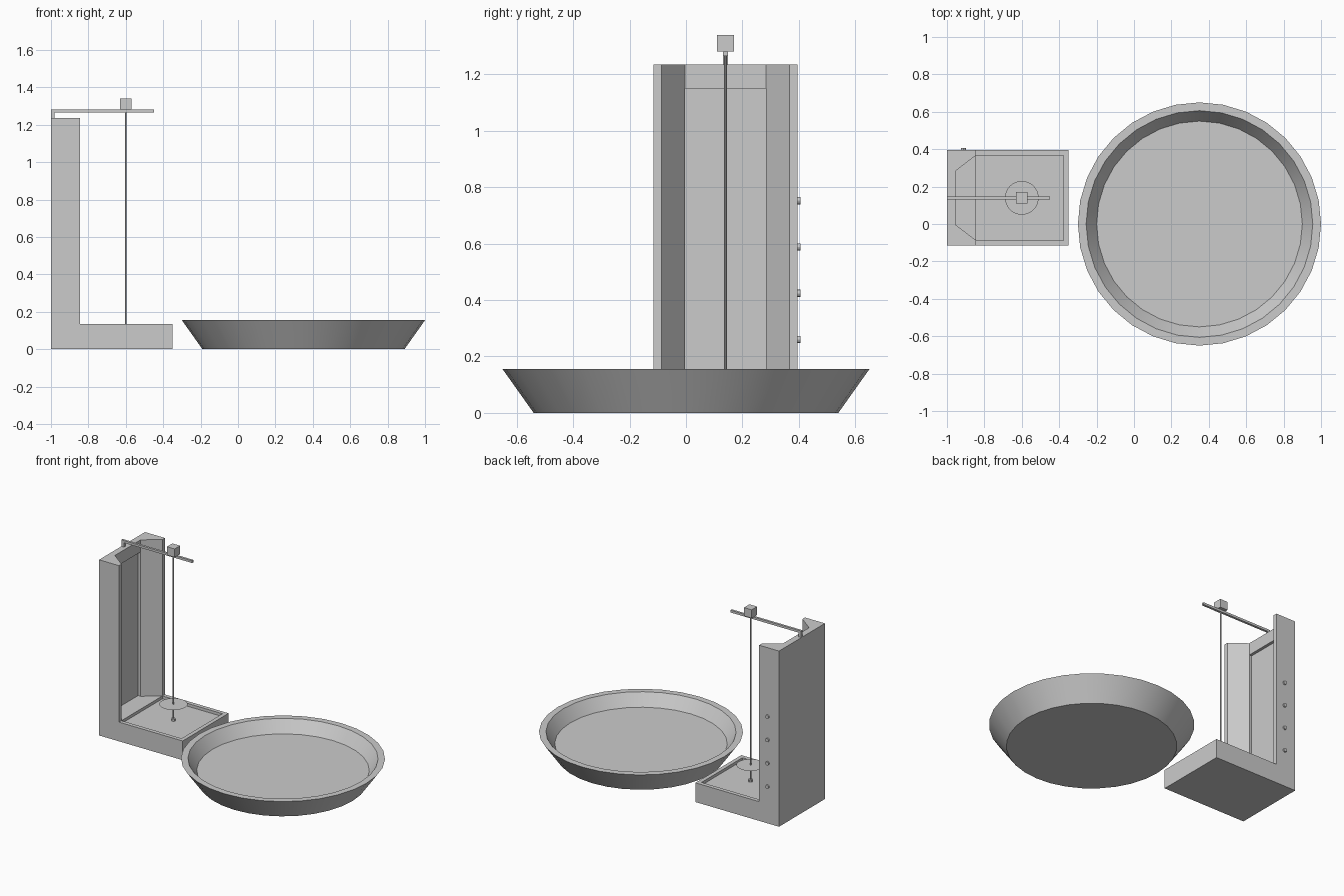
import bpy, bmesh, math
from mathutils import Matrix, Vector

if "Cube" in bpy.data.objects:
    bpy.data.objects.remove(bpy.data.objects["Cube"])

grey = bpy.data.materials.new("plain_grey")
grey.use_nodes = True
COLOUR = (0.6, 0.6, 0.6, 1)
grey.diffuse_color = COLOUR
grey.node_tree.nodes["Principled BSDF"].inputs["Base Color"].default_value = COLOUR


def finish(name, bm):
    bmesh.ops.recalc_face_normals(bm, faces=bm.faces)
    mesh = bpy.data.meshes.new(name)
    bm.to_mesh(mesh)
    bm.free()
    mesh.materials.append(grey)
    obj = bpy.data.objects.new(name, mesh)
    bpy.context.collection.objects.link(obj)
    return obj


def activate(obj):
    bpy.ops.object.select_all(action="DESELECT")
    obj.select_set(True)
    bpy.context.view_layer.objects.active = obj


def smooth(obj):
    activate(obj)
    bpy.ops.object.shade_smooth_by_angle(angle=math.radians(30))


def prism(name, outline, offset):
    """Extrude a closed outline of 3D points along an offset."""
    bm = bmesh.new()
    face = bm.faces.new([bm.verts.new(p) for p in outline])
    ext = bmesh.ops.extrude_face_region(bm, geom=[face], use_keep_orig=True)
    moved = [v for v in ext["geom"] if isinstance(v, bmesh.types.BMVert)]
    bmesh.ops.translate(bm, verts=moved, vec=Vector(offset))
    return finish(name, bm)


def box(name, x0, x1, y0, y1, z0, z1):
    return prism(name, [(x0, y0, z0), (x1, y0, z0), (x1, y1, z0), (x0, y1, z0)],
                 (0, 0, z1 - z0))


def cylinder(name, start, end, radius, sides):
    start, end = Vector(start), Vector(end)
    axis = end - start
    turn = axis.to_track_quat("Z", "Y").to_matrix().to_4x4()
    bm = bmesh.new()
    bmesh.ops.create_cone(bm, cap_ends=True, segments=sides, radius1=radius,
                          radius2=radius, depth=axis.length,
                          matrix=Matrix.Translation((start + end) / 2) @ turn)
    obj = finish(name, bm)
    smooth(obj)
    return obj


def cut(obj, cutter):
    cutter.hide_render = True
    mod = obj.modifiers.new("cut", "BOOLEAN")
    mod.operation = "DIFFERENCE"
    mod.solver = "EXACT"
    mod.object = cutter
    activate(obj)
    bpy.ops.object.modifier_apply(modifier=mod.name)
    bpy.data.objects.remove(cutter)


# L-shaped housing: base and upright column
FRONT, BACK, LEDGE, TOP = -0.115, 0.395, 0.135, 1.235
profile = [(-1, 0), (-0.35, 0), (-0.35, LEDGE), (-0.845, LEDGE), (-0.845, TOP), (-1, TOP)]
housing = prism("housing", [(x, FRONT, z) for x, z in profile], (0, BACK - FRONT, 0))

# Flared niche in the column, with a sunken back panel below the lintel
niche = [(-0.955, -0.003), (-0.845, -0.087), (-0.8, -0.087),
         (-0.8, 0.367), (-0.845, 0.367), (-0.955, 0.283)]
cut(housing, prism("niche_cutter", [(x, y, LEDGE) for x, y in niche], (0, 0, 1.2)))
cut(housing, box("panel_cutter", -0.975, -0.94, -0.003, 0.283, LEDGE, 1.15))

# Shallow tray recess in the base
cut(housing, box("tray_cutter", -0.845, -0.378, -0.087, 0.367, 0.115, 0.3))

# Row of buttons on the back of the column
for i in range(4):
    z = 0.26 + i * 0.164
    cylinder(f"button_{i + 1}", (-0.912, BACK - 0.005, z), (-0.912, 0.405, z), 0.013, 12)

# Overhead arm, its support and the block on top
ROD_X, ROD_Y = -0.6, 0.14
box("arm_support", -1, -0.98, ROD_Y - 0.008, ROD_Y + 0.008, TOP, 1.265)
box("arm", -1, -0.45, ROD_Y - 0.008, ROD_Y + 0.008, 1.265, 1.281)
box("top_block", ROD_X - 0.03, ROD_X + 0.03, ROD_Y - 0.03, ROD_Y + 0.03, 1.281, 1.34)

# Hanging rod with a foot and a paper-thin disc
cylinder("rod", (ROD_X, ROD_Y, 0.115), (ROD_X, ROD_Y, 1.265), 0.005, 12)
cylinder("rod_foot", (ROD_X, ROD_Y, 0.115), (ROD_X, ROD_Y, 0.13), 0.014, 12)
bm = bmesh.new()
bmesh.ops.create_circle(bm, cap_ends=True, segments=32, radius=0.09,
                        matrix=Matrix.Translation((ROD_X, ROD_Y, 0.23)))
finish("disc", bm)

# Round pan: lathe a wall profile from the underside to the inner floor
bm = bmesh.new()
SIDES = 32
rings = []
for radius, z in [(0.54, 0), (0.65, 0.155), (0.606, 0.155), (0.55, 0.072)]:
    angles = [2 * math.pi * i / SIDES for i in range(SIDES)]
    rings.append([bm.verts.new((0.35 + radius * math.cos(a), radius * math.sin(a), z))
                  for a in angles])
for low, high in zip(rings, rings[1:]):
    for i in range(SIDES):
        j = (i + 1) % SIDES
        bm.faces.new((low[i], low[j], high[j], high[i]))
bm.faces.new(rings[0])
bm.faces.new(rings[-1])
smooth(finish("pan", bm))
